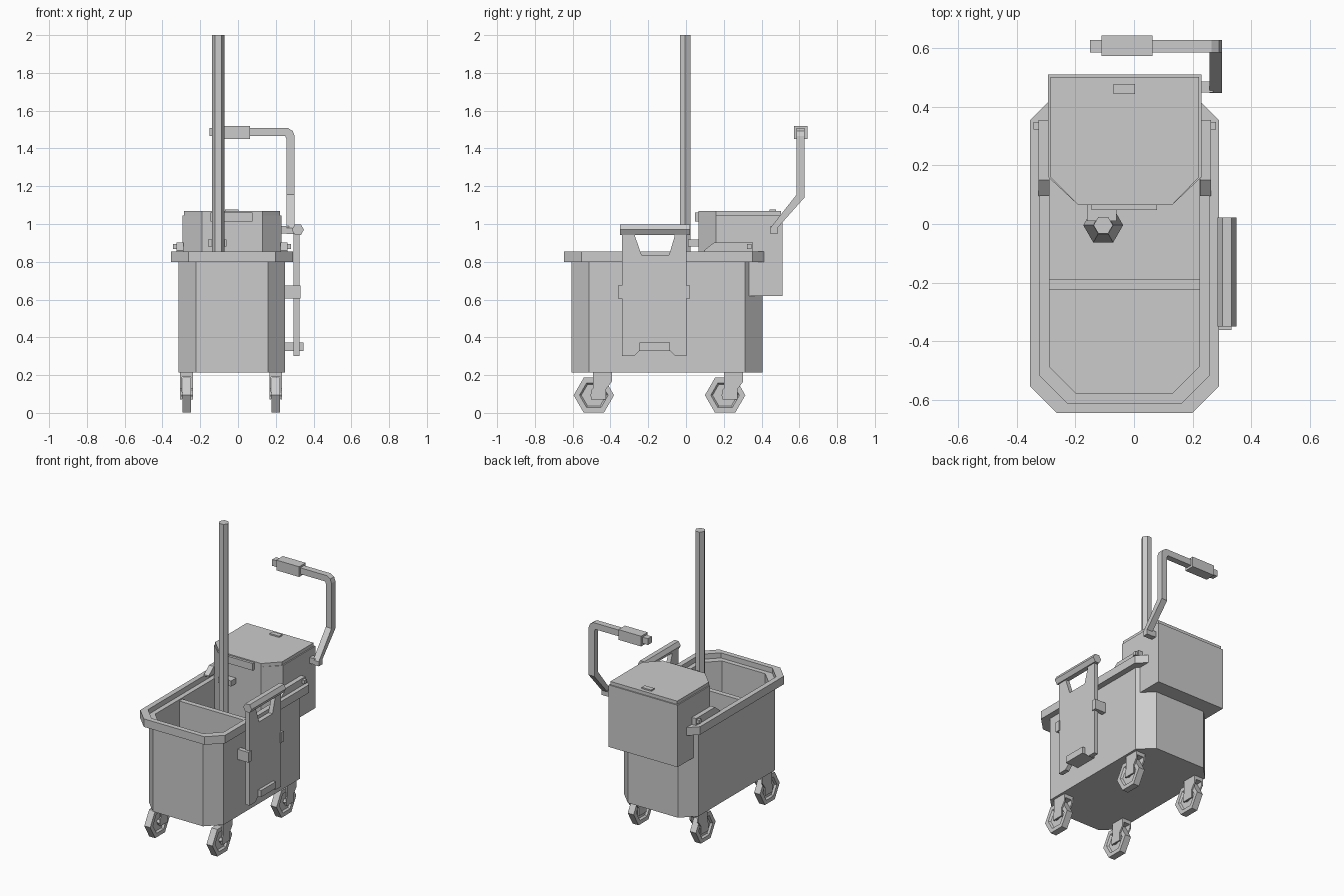
import bpy
import bmesh
import math

if "Cube" in bpy.data.objects:
    bpy.data.objects.remove(bpy.data.objects["Cube"], do_unlink=True)

# One plain grey for the whole cart
GREY = (0.6, 0.6, 0.6, 1.0)
grey = bpy.data.materials.new("plain grey")
grey.use_nodes = True
grey.diffuse_color = GREY
bsdf = next(n for n in grey.node_tree.nodes if n.type == 'BSDF_PRINCIPLED')
bsdf.inputs["Base Color"].default_value = GREY
bsdf.inputs["Roughness"].default_value = 0.7


def finish(name, bm):
    bmesh.ops.recalc_face_normals(bm, faces=bm.faces)
    mesh = bpy.data.meshes.new(name)
    bm.to_mesh(mesh)
    bm.free()
    mesh.materials.append(grey)
    obj = bpy.data.objects.new(name, mesh)
    bpy.context.scene.collection.objects.link(obj)
    return obj


def loft(name, rings):
    """Skin a list of equal-length rings and cap both ends."""
    bm = bmesh.new()
    loops = [[bm.verts.new(p) for p in ring] for ring in rings]
    n = len(loops[0])
    for a, b in zip(loops, loops[1:]):
        for i in range(n):
            j = (i + 1) % n
            bm.faces.new((a[i], a[j], b[j], b[i]))
    bm.faces.new(loops[0])
    bm.faces.new(loops[-1])
    return finish(name, bm)


def place(points, axis, d):
    if axis == 'x':
        return [(d, a, b) for a, b in points]
    if axis == 'y':
        return [(a, d, b) for a, b in points]
    return [(a, b, d) for a, b in points]


def prism(name, points, axis, lo, hi):
    return loft(name, [place(points, axis, lo), place(points, axis, hi)])


def box(name, x0, x1, y0, y1, z0, z1):
    return prism(name, [(x0, y0), (x1, y0), (x1, y1), (x0, y1)], 'z', z0, z1)


def hexagon(cx, cy, r):
    return [(cx + r * math.cos(i * math.pi / 3), cy + r * math.sin(i * math.pi / 3))
            for i in range(6)]


def bucket_outline(grow, cut=0.092):
    """Rectangle with cut corners, grown outward from the body size."""
    x0, x1, y0, y1 = -0.315 - grow, 0.25 + grow, -0.605 - grow, 0.405 + grow
    return [(x0 + cut, y0), (x1 - cut, y0), (x1, y0 + cut), (x1, y1 - cut),
            (x1 - cut, y1), (x0 + cut, y1), (x0, y1 - cut), (x0, y0 + cut)]


# Bucket: outer wall, overhanging rim, inner ledge, inner wall, floor
profile = [(0, 0.215), (0, 0.80), (0.04, 0.80), (0.04, 0.855),
           (0.005, 0.855), (0.005, 0.82), (-0.027, 0.82), (-0.027, 0.25)]
loft("bucket", [place(bucket_outline(g), 'z', z) for g, z in profile])
box("divider", -0.295, 0.23, -0.225, -0.19, 0.24, 0.81)

# Wringer box with lid, front plate and lid button
def wringer_outline(inset):
    x0, x1, y1 = -0.293 + inset, 0.23 - inset, 0.51 - inset
    return [(x0, y1), (x0, 0.16), (-0.19, 0.065), (0.13, 0.065), (x1, 0.16), (x1, y1)]


prism("wringer_box", wringer_outline(0), 'z', 0.62, 1.045)
prism("wringer_lid", wringer_outline(0.008), 'z', 1.045, 1.068)
box("wringer_front_plate", -0.145, 0.078, 0.048, 0.07, 1.012, 1.06)
box("lid_button", -0.07, 0.003, 0.443, 0.477, 1.06, 1.077)

# Side brackets resting on the rim, with pins
bracket = [(0.095, 0.85), (0.095, 0.86), (0.15, 0.903), (0.355, 0.903), (0.355, 0.85)]
prism("bracket_left", bracket, 'x', 0.225, 0.262)
prism("bracket_right", bracket, 'x', -0.325, -0.288)
box("bracket_pin_left", 0.255, 0.28, 0.322, 0.348, 0.868, 0.893)
box("bracket_pin_right", -0.343, -0.32, 0.322, 0.348, 0.868, 0.893)

# Mop: pole, head and clip
POLE_X, POLE_Y = -0.105, -0.004
prism("mop_pole", hexagon(POLE_X, POLE_Y, 0.033), 'z', 0.4, 2.0)
loft("mop_head", [place(hexagon(POLE_X, POLE_Y, r), 'z', z)
                  for r, z in ((0.068, 0.25), (0.068, 0.3), (0.034, 0.5))])
box("pole_clip", -0.16, -0.06, 0.01, 0.07, 0.88, 0.918)

# Wringer lever: pivot, sloped arm, upright with top bar, grip
box("lever_pivot", 0.22, 0.27, 0.448, 0.485, 0.95, 0.99)
prism("lever_arm", [(0.447, 0.948), (0.485, 0.948), (0.485, 0.98), (0.627, 1.14),
                    (0.627, 1.155), (0.585, 1.155), (0.447, 0.98)], 'x', 0.257, 0.3)
prism("lever_bar", [(-0.15, 1.465), (0.25, 1.465), (0.257, 1.45), (0.257, 1.15), (0.3, 1.15),
                    (0.3, 1.465), (0.29, 1.492), (0.265, 1.508), (-0.15, 1.508)],
      'y', 0.585, 0.627)
box("lever_grip", -0.11, 0.063, 0.572, 0.643, 1.45, 1.52)

# Folding floor sign hung on the left side
sign = [(-0.34, 0.30), (-0.275, 0.30), (-0.24, 0.335), (-0.09, 0.335), (-0.055, 0.30),
        (0.003, 0.30), (0.003, 0.97), (-0.06, 0.97), (-0.06, 0.935), (-0.09, 0.835),
        (-0.235, 0.835), (-0.27, 0.935), (-0.27, 0.97), (-0.34, 0.97)]
prism("sign_panel", sign, 'x', 0.295, 0.325)
prism("sign_top_bar", hexagon(0.317, 0.97, 0.032), 'y', -0.35, 0.022)
box("sign_lower_peg", 0.245, 0.347, -0.245, -0.085, 0.328, 0.373)
for side, y in (("front", -0.345), ("back", 0.006)):
    box("sign_clip_" + side, 0.245, 0.332, y - 0.016, y + 0.016, 0.605, 0.675)


# Casters: wheel with recessed sides, axle and offset fork
def caster(tag, x, y):
    wheel = [(0.066, -0.010), (0.076, -0.0225), (0.107, -0.0225),
             (0.107, 0.0225), (0.076, 0.0225), (0.066, 0.010)]
    loft("wheel_" + tag, [place(hexagon(y, 0.0935, r), 'x', x + d) for r, d in wheel])
    prism("axle_" + tag, hexagon(y, 0.0935, 0.02), 'x', x - 0.03, x + 0.03)
    fork = [(-0.015, 0.07), (0.065, 0.07), (0.065, 0.125), (0.095, 0.165),
            (0.095, 0.216), (-0.005, 0.216), (-0.005, 0.13), (-0.015, 0.12)]
    outline = [(y + a, z) for a, z in fork]
    for name, d in (("inner", -0.034), ("outer", 0.024)):
        prism("fork_" + name + "_" + tag, outline, 'x', x + d, x + d + 0.01)
    box("fork_top_" + tag, x - 0.034, x + 0.034, y - 0.005, y + 0.095, 0.19, 0.216)


for side, x in (("left", 0.2), ("right", -0.272)):
    for end, y in (("front", -0.488), ("back", 0.207)):
        caster(end + "_" + side, x, y)
